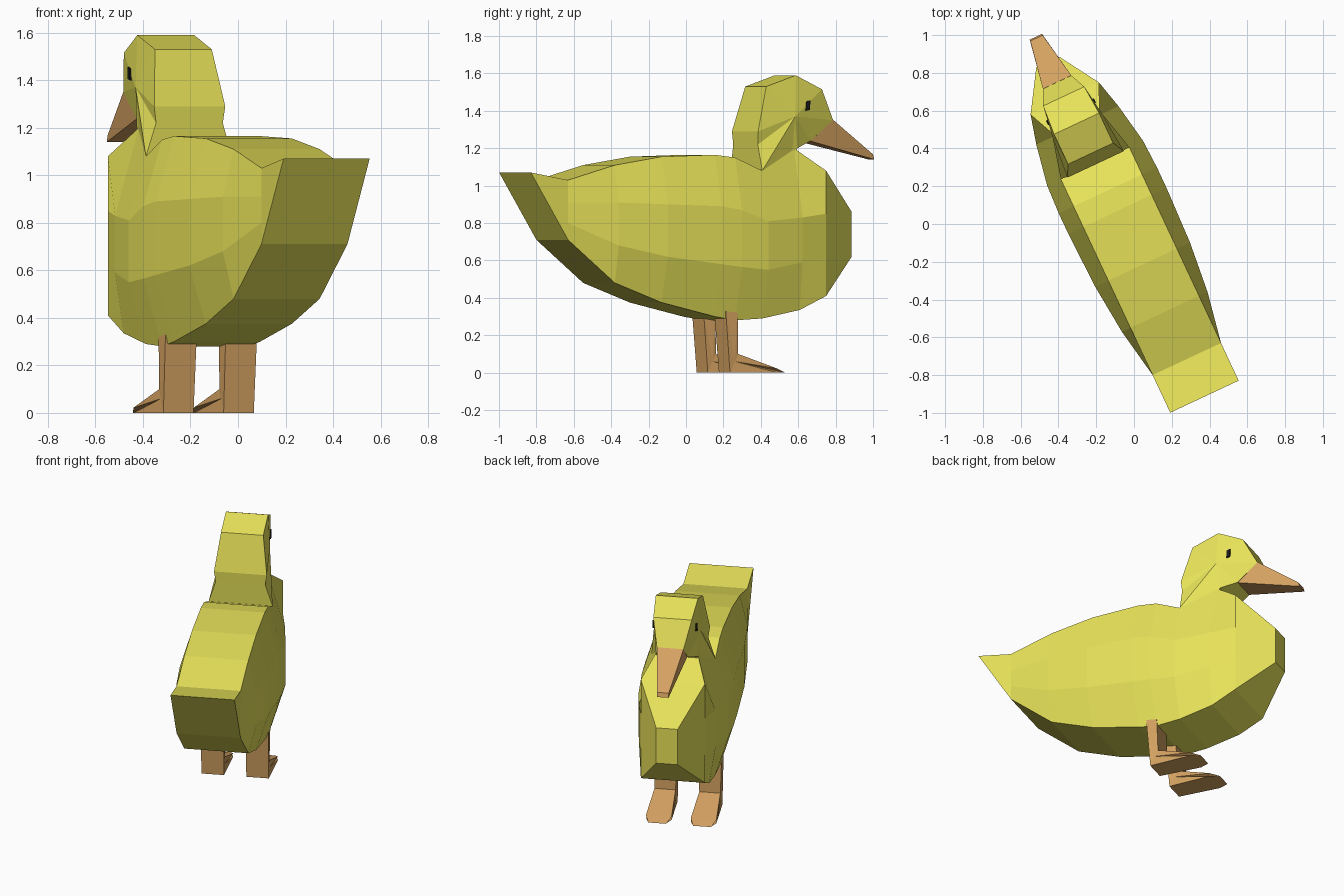
import bpy, bmesh, math
from mathutils import Matrix

# whole bird is turned about z; local y = forward, local x = sideways
TURN = Matrix.Translation((-0.0453, -0.0212, 0)) @ Matrix.Rotation(math.radians(25.1), 4, 'Z')


def material(name, rgb):
    m = bpy.data.materials.new(name)
    m.diffuse_color = (*rgb, 1)
    return m


YELLOW = material("yellow", (0.80, 0.76, 0.10))
ORANGE = material("orange", (0.66, 0.36, 0.12))
BLACK = material("black", (0.01, 0.01, 0.01))


def finish(name, bm, mat):
    bmesh.ops.remove_doubles(bm, verts=bm.verts, dist=0.0005)
    bmesh.ops.recalc_face_normals(bm, faces=bm.faces)
    me = bpy.data.meshes.new(name)
    bm.to_mesh(me)
    bm.free()
    me.materials.append(mat)
    ob = bpy.data.objects.new(name, me)
    ob.matrix_world = TURN
    bpy.context.collection.objects.link(ob)
    return ob


def slab(name, outline, mat, hub=None, x=0.0):
    """Closed side outline of (y, z, half width); sides fan to a hub or close flat."""
    bm = bmesh.new()
    sides = [[bm.verts.new((x + s * h, y, z)) for y, z, h in outline] for s in (-1, 1)]
    n = len(outline)
    for i in range(n):
        j = (i + 1) % n
        bm.faces.new((sides[0][i], sides[0][j], sides[1][j], sides[1][i]))
    for s, ring in zip((-1, 1), sides):
        if hub:
            c = bm.verts.new((x + s * hub[2], hub[0], hub[1]))
            for i in range(n):
                bm.faces.new((ring[i], ring[(i + 1) % n], c))
        else:
            bm.faces.new(ring)
    return finish(name, bm, mat)


# body: rings at (y, top z, upper z, lower z, bottom z, top half, middle half, bottom half)
stations = [
    (-0.986, 1.07, 1.07, 1.07, 1.07, 0.20, 0.20, 0.20),
    (-0.766, 1.03, 0.91, 0.80, 0.71, 0.20, 0.20, 0.20),
    (-0.49, 1.11, 0.91, 0.68, 0.48, 0.20, 0.25, 0.20),
    (-0.214, 1.155, 0.90, 0.62, 0.375, 0.20, 0.277, 0.20),
    (0.10, 1.165, 0.89, 0.58, 0.30, 0.20, 0.287, 0.20),
    (0.22, 1.15, 0.87, 0.565, 0.28, 0.20, 0.287, 0.20),
    (0.38, 1.08, 0.81, 0.55, 0.29, 0.20, 0.28, 0.20),
    (0.60, 1.20, 0.83, 0.59, 0.335, 0.13, 0.24, 0.20),
    (0.757, 1.08, 0.85, 0.61, 0.41, 0.20, 0.20, 0.20),
    (0.97, 0.86, 0.86, 0.62, 0.62, 0.067, 0.067, 0.067),
]
bm = bmesh.new()
rings = []
for y, t, u, l, b, ht, hm, hb in stations:
    half = [(ht, t), (hm, u), (hm, l), (hb, b)]
    pts = half + [(-h, z) for h, z in reversed(half)]
    rings.append([bm.verts.new((h, y, z)) for h, z in pts])
for a, b in zip(rings, rings[1:]):
    for i in range(8):
        j = (i + 1) % 8
        bm.faces.new((a[i], a[j], b[j], b[i]))
bm.faces.new(rings[-1])
finish("body", bm, YELLOW)

# head and neck
slab("head", [(0.38, 1.08, 0.20), (0.375, 1.22, 0.155), (0.372, 1.29, 0.165),
              (0.435, 1.53, 0.132), (0.61, 1.59, 0.132), (0.77, 1.515, 0.12),
              (0.853, 1.35, 0.083), (0.72, 1.24, 0.085), (0.62, 1.20, 0.13),
              (0.58, 1.08, 0.13)], YELLOW, hub=(0.60, 1.37, 0.145))

# beak
slab("beak", [(0.853, 1.352, 0.083), (1.11, 1.168, 0.036), (1.118, 1.14, 0.036),
              (0.72, 1.238, 0.083)], ORANGE)

# legs and eyes, one per side
for s, side in ((-1, "left"), (1, "right")):
    slab(side + "_leg", [(0.156, 0.36, 0.073), (0.185, 0.0, 0.07), (0.46, 0.0, 0.08),
                         (0.52, 0.0, 0.055), (0.46, 0.022, 0.08), (0.235, 0.10, 0.066),
                         (0.228, 0.36, 0.073)], ORANGE,
         hub=(0.215, 0.06, 0.068), x=s * 0.14)
    slab(side + "_eye", [(0.667, 1.40, 0.012), (0.689, 1.405, 0.012),
                         (0.693, 1.455, 0.012), (0.671, 1.45, 0.012)], BLACK, x=s * 0.128)
